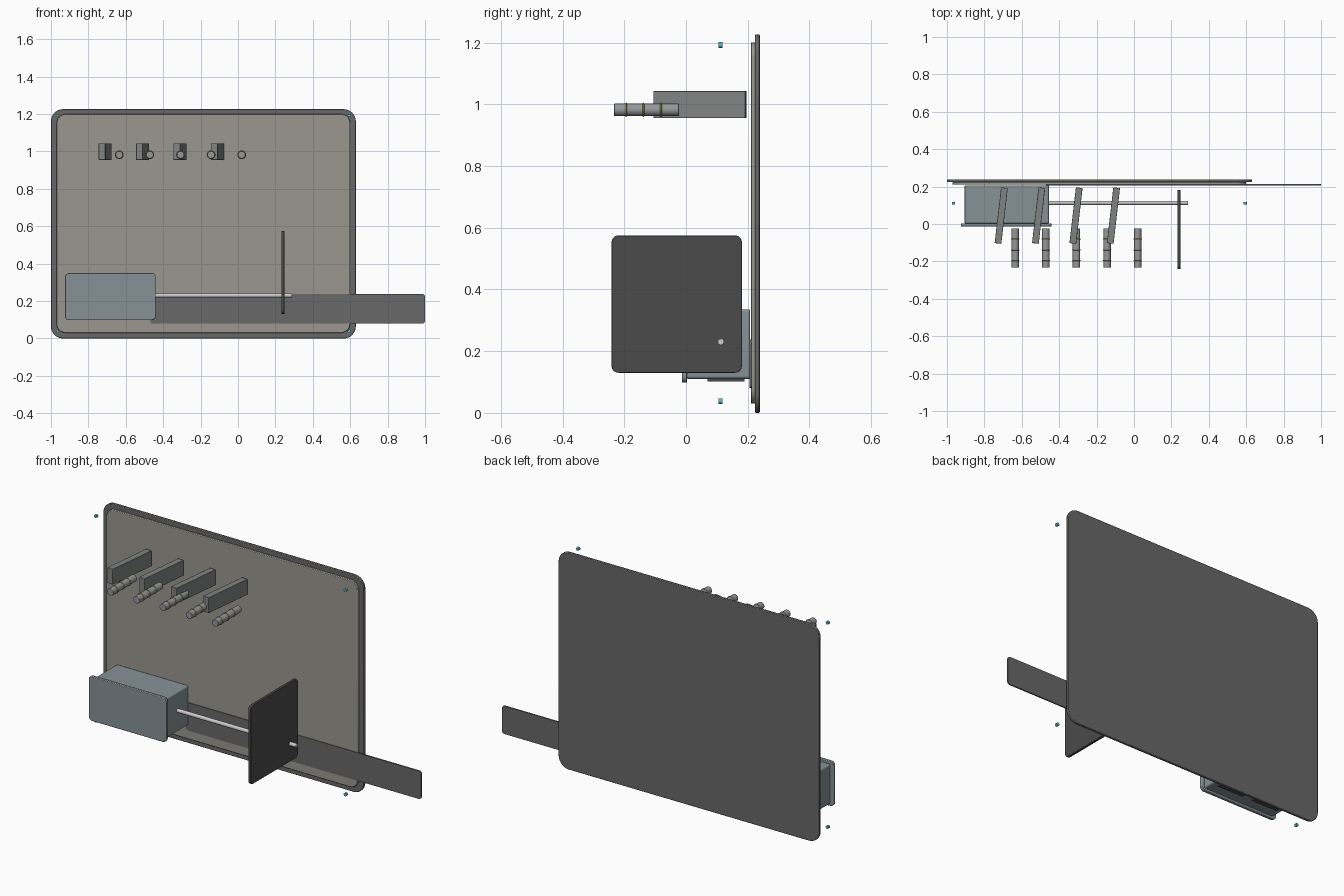
import bpy, bmesh, math

if "Cube" in bpy.data.objects:
    bpy.data.objects.remove(bpy.data.objects["Cube"])


def material(name, r, g, b):
    m = bpy.data.materials.new(name)
    m.diffuse_color = (r, g, b, 1)
    m.use_nodes = True
    m.node_tree.nodes["Principled BSDF"].inputs["Base Color"].default_value = m.diffuse_color
    return m


FRAME = material("dark_grey", 0.14, 0.14, 0.14)
PANEL = material("warm_grey", 0.32, 0.31, 0.27)
CASE = material("blue_grey", 0.24, 0.29, 0.31)
FIN = material("mid_grey", 0.22, 0.23, 0.23)
BLACK = material("charcoal", 0.07, 0.07, 0.07)
STEEL = material("steel", 0.6, 0.6, 0.6)
TUBE = material("tube_grey", 0.3, 0.31, 0.32)
GOLD = material("gold", 0.5, 0.38, 0.08)
TEAL = material("teal", 0.1, 0.5, 0.55)


def finish(ob, mat, bevel=0.0):
    ob.data.materials.append(mat)
    if bevel:
        mod = ob.modifiers.new("bevel", 'BEVEL')
        mod.width, mod.segments, mod.limit_method = bevel, 2, 'ANGLE'
        mod.angle_limit = math.radians(40)
    bpy.ops.object.select_all(action='DESELECT')
    ob.select_set(True)
    bpy.context.view_layer.objects.active = ob
    bpy.ops.object.shade_smooth_by_angle(angle=math.radians(35))
    return ob


def slab(name, x, y, z, radius, mat, axis='y', bevel=0.0):
    """Rounded rectangle extruded along an axis; x, y, z are (min, max)."""
    u, d = (x, y) if axis == 'y' else (y, x)
    bm = bmesh.new()
    ring = []
    corners = [(u[1], z[1], -1, -1), (u[0], z[1], 1, -1), (u[0], z[0], 1, 1), (u[1], z[0], -1, 1)]
    for i, (cu, cz, su, sz) in enumerate(corners):
        steps = 8 if radius else 0
        for k in range(steps + 1):
            a = math.pi / 2 * (i + k / max(steps, 1))
            pu = cu + su * radius + radius * math.cos(a)
            pz = cz + sz * radius + radius * math.sin(a)
            ring.append(bm.verts.new((pu, d[0], pz) if axis == 'y' else (d[0], pu, pz)))
    face = bm.faces.new(ring)
    ext = bmesh.ops.extrude_face_region(bm, geom=[face])
    off = (0, d[1] - d[0], 0) if axis == 'y' else (d[1] - d[0], 0, 0)
    bmesh.ops.translate(bm, vec=off, verts=[g for g in ext['geom'] if isinstance(g, bmesh.types.BMVert)])
    bmesh.ops.recalc_face_normals(bm, faces=bm.faces)
    me = bpy.data.meshes.new(name)
    bm.to_mesh(me)
    bm.free()
    ob = bpy.data.objects.new(name, me)
    bpy.context.collection.objects.link(ob)
    return finish(ob, mat, bevel)


def rod(name, loc, radius, depth, axis, mat, bevel=0.0):
    rot = (math.pi / 2, 0, 0) if axis == 'y' else (0, math.pi / 2, 0)
    bpy.ops.mesh.primitive_cylinder_add(vertices=32, radius=radius, depth=depth, location=loc, rotation=rot)
    ob = bpy.context.object
    ob.name = name
    return finish(ob, mat, bevel)


# Back board and inset face panel
slab("back_board", (-1.0, 0.63), (0.224, 0.239), (0.0, 1.226), 0.065, FRAME, bevel=0.003)
slab("face_panel", (-0.97, 0.60), (0.210, 0.224), (0.03, 1.2), 0.05, PANEL, bevel=0.003)

# Long strip running past the right edge
slab("side_strip", (-0.47, 1.0), (0.206, 0.214), (0.08, 0.238), 0.015, FRAME)

# Motor case, front cover and underside pads
slab("case_body", (-0.905, -0.455), (0.003, 0.207), (0.11, 0.335), 0.01, CASE, bevel=0.003)
slab("case_cover", (-0.925, -0.44), (-0.013, 0.004), (0.098, 0.35), 0.022, CASE, bevel=0.003)
for i, x in enumerate((-0.79, -0.57)):
    slab(f"case_pad_{i + 1}", (x - 0.08, x + 0.08), (0.07, 0.19), (0.102, 0.112), 0, BLACK)

# Shaft and paddle
rod("shaft", (-0.085, 0.113, 0.23), 0.011, 0.75, 'x', STEEL, 0.002)
slab("paddle", (0.232, 0.248), (-0.241, 0.181), (0.13, 0.575), 0.022, BLACK, axis='x', bevel=0.002)

# Tilted fins
for i in range(4):
    fin = slab(f"fin_{i + 1}", (-0.018, 0.018), (-0.15, 0.15), (-0.044, 0.044), 0, FIN, bevel=0.002)
    fin.location = (-0.71 + 0.2 * i, 0.045, 0.999)
    fin.rotation_euler.z = -0.115

# Tubes with gold rings
for i in range(5):
    x = -0.635 + 0.1637 * i
    rod(f"tube_{i + 1}", (x, -0.128, 0.982), 0.02, 0.21, 'y', TUBE, 0.002)
    for j, y in enumerate((-0.194, -0.138, -0.081)):
        bpy.ops.mesh.primitive_torus_add(major_radius=0.0205, minor_radius=0.0028, major_segments=32,
                                         minor_segments=8, location=(x, y, 0.982), rotation=(math.pi / 2, 0, 0))
        ring = bpy.context.object
        ring.name = f"tube_{i + 1}_ring_{j + 1}"
        finish(ring, GOLD)

# Corner studs floating in front of the board
for x in (-0.965, 0.595):
    for z in (0.038, 1.192):
        rod("corner_stud", (x, 0.112, z), 0.009, 0.013, 'y', TEAL)
